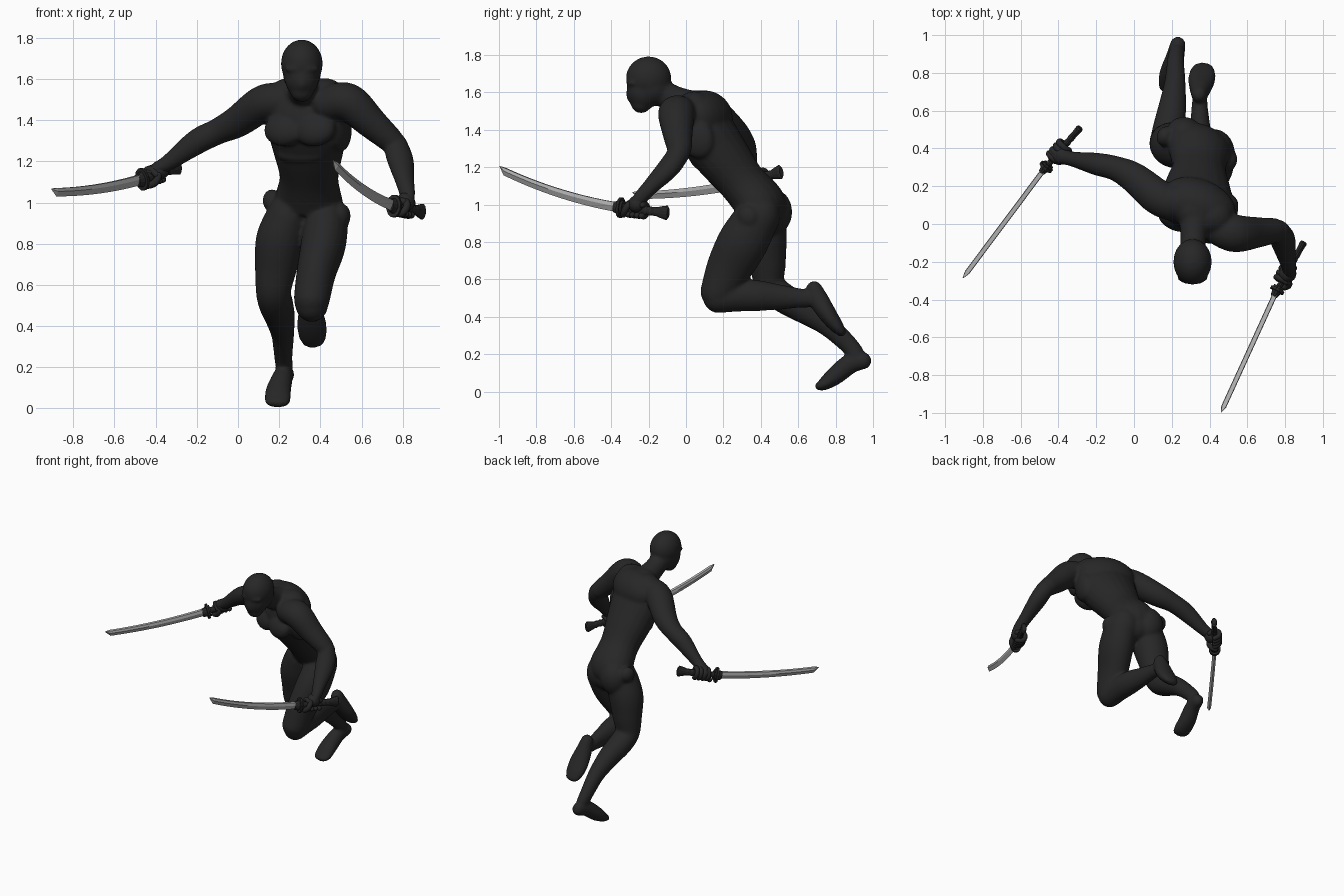
import bpy, bmesh, math
from mathutils import Vector as V, Matrix

def mat(name, c):
    m = bpy.data.materials.new(name)
    m.diffuse_color = (c, c, c, 1)
    return m

SUIT, STEEL = mat("dark suit", 0.02), mat("steel grey", 0.45)

def finish(bm, name, m, smooth=True):
    bmesh.ops.recalc_face_normals(bm, faces=bm.faces)
    me = bpy.data.meshes.new(name)
    bm.to_mesh(me); bm.free()
    o = bpy.data.objects.new(name, me)
    bpy.context.collection.objects.link(o)
    me.materials.append(m)
    for p in me.polygons:
        p.use_smooth = smooth
    return o

def spline(st, sub):
    # Catmull-Rom through stations (x, y, z, half width, half depth)
    out = []
    for i in range(len(st) - 1):
        p0, p1, p2, p3 = st[max(i-1, 0)], st[i], st[i+1], st[min(i+2, len(st)-1)]
        for k in range(sub):
            t = k / sub
            out.append([0.5*(2*b + (c-a)*t + (2*a-5*b+4*c-d)*t*t + (3*b-a-3*c+d)*t**3)
                        for a, b, c, d in zip(p0, p1, p2, p3)])
    out.append(list(st[-1]))
    return out

def skin(bm, rings):
    vs = [[bm.verts.new(p) for p in r] for r in rings]
    n = len(vs[0])
    for r, q in zip(vs, vs[1:]):
        for j in range(n):
            bm.faces.new((r[j], r[(j+1) % n], q[(j+1) % n], q[j]))
    bm.faces.new(vs[0]); bm.faces.new(vs[-1])

def loft(bm, st, side, sub=6, n=20):
    # elliptical tube with rounded ends
    pts = spline(st, sub)
    P = [V(p[:3]) for p in pts]
    T = [(P[min(i+1, len(P)-1)] - P[max(i-1, 0)]).normalized() for i in range(len(P))]
    secs = [(P[i], T[i], pts[i][3], pts[i][4]) for i in range(len(P))]
    def cap(s, sign):
        p, t, a, b = s
        return [(p + t*sign*min(a, b)*math.sin(w), t, a*math.cos(w), b*math.cos(w))
                for w in (0.4, 0.8, 1.15, 1.45)]
    secs = cap(secs[0], -1)[::-1] + secs + cap(secs[-1], 1)
    rings = []
    for p, t, a, b in secs:
        s = (V(side) - t*t.dot(V(side))).normalized()
        d = t.cross(s)
        rings.append([p + s*a*math.cos(2*math.pi*j/n) + d*b*math.sin(2*math.pi*j/n) for j in range(n)])
    skin(bm, rings)

def ball(bm, c, r, rz=0, rx=0):
    M = (Matrix.Translation(c) @ Matrix.Rotation(rz, 4, 'Z') @ Matrix.Rotation(rx, 4, 'X')
         @ Matrix.Diagonal((*r, 1)))
    bmesh.ops.create_uvsphere(bm, u_segments=24, v_segments=16, radius=1, matrix=M)

# ---- body: overlapping muscle forms fused into one skin ----
TURN = -0.39
SIDE = (0.92, -0.38, -0.04)
bm = bmesh.new()
# torso and neck
loft(bm, [(.345,.42,.93,.14,.10), (.345,.40,1.0,.17,.13), (.345,.30,1.12,.145,.125),
          (.34,.20,1.25,.175,.142), (.335,.115,1.37,.205,.15), (.33,.08,1.45,.195,.135),
          (.33,.06,1.51,.15,.10)], SIDE)
loft(bm, [(.325,.05,1.52,.09,.085), (.315,-.06,1.56,.07,.075), (.31,-.15,1.61,.068,.07)], (1,0,0))
# masked head: cranium, face, chin, brow band
ball(bm, (.31,-.20,1.675), (.102,.122,.117))
ball(bm, (.31,-.185,1.625), (.092,.105,.10))
ball(bm, (.31,-.228,1.61), (.084,.09,.105))
ball(bm, (.31,-.24,1.54), (.056,.055,.052))
for s in (-1, 1):
    ball(bm, (.31+s*.04,-.296,1.648), (.045,.02,.016), s*.3)
ball(bm, (.31,-.29,1.59), (.035,.03,.05))
# upper back, trapezius, chest, lats, glutes on both sides
c = V((.33, .07, 0)); s3 = V((.92, -.38, 0)); f3 = V((-.38, -.92, 0))
ball(bm, c + f3*-.05 + V((0,0,1.48)), (.20,.115,.135), TURN, .5)
for s in (-1, 1):
    ball(bm, c + s3*s*.09 + f3*-.01 + V((0,0,1.525)), (.105,.095,.08), TURN)
    ball(bm, c + s3*s*.08 + f3*.08 + V((0,0,1.355)), (.105,.06,.085), TURN, -.35)
    ball(bm, c + s3*s*.155 + f3*-.04 + V((0,0,1.37)), (.055,.10,.13), TURN, .5)
    ball(bm, V((.345,.44,.95)) + s3*s*.085 + V((0,0,-s*.01)), (.10,.095,.12), TURN)
ball(bm, (.31,.10,1.235), (.13,.06,.045), TURN, .3)
# trailing arm (-x) and bent arm (+x)
loft(bm, [(.24,.09,1.49,.085,.085), (.13,.14,1.485,.095,.09), (.0,.245,1.395,.082,.078),
          (-.1,.295,1.345,.066,.064), (-.2,.318,1.295,.06,.062), (-.33,.345,1.2,.04,.042),
          (-.39,.36,1.165,.044,.034), (-.43,.37,1.145,.044,.03)], (.6,.7,.3))
loft(bm, [(.44,-.02,1.48,.09,.085), (.535,-.05,1.487,.1,.094), (.65,-.045,1.385,.082,.077),
          (.74,-.035,1.305,.068,.063)], (0,1,0))
loft(bm, [(.765,-.035,1.28,.06,.058), (.79,-.09,1.2,.056,.068), (.812,-.19,1.095,.043,.047),
          (.822,-.235,1.045,.042,.038), (.82,-.265,1.0,.045,.032)], (.5,-.85,.1))
# pushing leg (-x) with toes on the ground
loft(bm, [(.245,.41,.94,.105,.12), (.205,.42,.82,.118,.12), (.185,.435,.69,.104,.1),
          (.172,.45,.57,.086,.08), (.185,.515,.505,.084,.08), (.203,.62,.445,.074,.076),
          (.217,.75,.36,.056,.06), (.22,.865,.255,.045,.05), (.225,.905,.205,.042,.048)], (1,0,0))
loft(bm, [(.232,.95,.165,.042,.046), (.217,.88,.15,.05,.054), (.197,.80,.087,.062,.05),
          (.192,.74,.042,.064,.036), (.19,.715,.03,.058,.025)], (1,0,0))
# lifted leg (+x): thigh, shin, foot
loft(bm, [(.43,.38,.93,.105,.12), (.415,.305,.8,.11,.135), (.38,.23,.66,.096,.122),
          (.358,.17,.53,.088,.096)], (1,0,0))
loft(bm, [(.358,.17,.505,.08,.086), (.358,.27,.513,.078,.086), (.355,.38,.513,.074,.083),
          (.35,.5,.505,.057,.068), (.348,.61,.5,.044,.052), (.348,.645,.495,.042,.048)], (1,0,0))
loft(bm, [(.345,.685,.55,.042,.044), (.35,.71,.49,.055,.054), (.358,.76,.41,.072,.048),
          (.363,.805,.35,.068,.038), (.365,.83,.32,.054,.026)], (1,0,0))
# hip caps
ball(bm, (.505,.33,.935), (.04,.058,.06), TURN)
ball(bm, (.165,.465,1.01), (.045,.055,.055), TURN)
body = finish(bm, "body", SUIT)
r = body.modifiers.new("fuse", 'REMESH')
r.mode, r.voxel_size, r.use_smooth_shade = 'VOXEL', 0.009, True
k = body.modifiers.new("soften", 'SMOOTH')
k.factor, k.iterations = 0.5, 12

# ---- swords and gripping fingers ----
def sword(tag, pommel, guard, tip, sag, grip_t, palm):
    pommel, guard, tip, palm = V(pommel), V(guard), V(tip), V(palm)
    def frame(d):
        d = d.normalized()
        lat = d.cross(V((0,0,1))).normalized()
        return d, lat, lat.cross(d)
    d, lat, up = frame(tip - guard)
    # curved blade: flat spine, ridge line, cutting edge below
    bm = bmesh.new(); rings = []
    shape = ((-.8,1), (.8,1), (1,.2), (0,-1), (-1,.2))
    N = 20
    for i in range(N + 1):
        t = i / N * 0.95
        h = .026 - .006*t
        p = guard.lerp(tip, t) - up*sag*4*t*(1-t)
        rings.append([p + lat*a*.0135 + up*b*h for a, b in shape])
    e = tip - up*sag*.05
    rings.append([e + up*.016 + lat*a*.002 + up*b*.002 for a, b in shape])
    skin(bm, rings)
    finish(bm, "blade_" + tag, STEEL, False)
    # handle with flared end, wrapped ridges and guard plates
    g, lat, up = frame(guard - pommel)
    L = (guard - pommel).length
    bm = bmesh.new(); rings = []
    prof = [(0,.016,.028), (.03,.02,.04), (.16,.017,.031), (.22,.018,.024)]
    for i in range(6):
        prof += [(.25+.1*i,.019,.026), (.31+.1*i,.016,.022)]
    prof += [(.88,.016,.024), (.88,.03,.04), (.92,.03,.04), (.92,.04,.056), (.97,.04,.056),
             (.97,.026,.038), (1.07,.018,.03)]
    for t, a, b in prof:
        rings.append([pommel + g*L*t + lat*a*math.cos(w) + up*b*math.sin(w)
                      for w in [math.pi/6*(j+.5) for j in range(12)]])
    skin(bm, rings)
    finish(bm, "handle_" + tag, SUIT, False)
    # fingers curl round the handle, starting at the palm
    bm = bmesh.new()
    c = pommel.lerp(guard, grip_t)
    u = palm - c
    u = (u - g*u.dot(g)).normalized()
    w = g.cross(u)
    for i in range(4):
        o = c + g*(i-1.5)*.028
        arc = []
        for j in range(6):
            q = -.4 + j*.85
            arc.append((*(o + u*.034*math.cos(q) + w*.038*math.sin(q)), .0165, .0165))
        loft(bm, arc, g, 3, 10)
    arc = [(*(c + g*(.02+.012*j) + u*.038*math.cos(.6*j) - w*.04*math.sin(.6*j)), .018, .018)
           for j in range(5)]
    loft(bm, arc, g, 3, 10)
    ball(bm, c + u*.03, (.046,.046,.046))
    finish(bm, "fingers_" + tag, SUIT)

sword("outer", (-.285,.51,1.175), (-.475,.29,1.11), (-.905,-.285,1.05), .015, .58, (-.36,.35,1.18))
sword("inner", (.9,-.095,.955), (.75,-.365,.985), (.46,-1.0,1.19), .024, .62, (.83,-.25,1.04))
